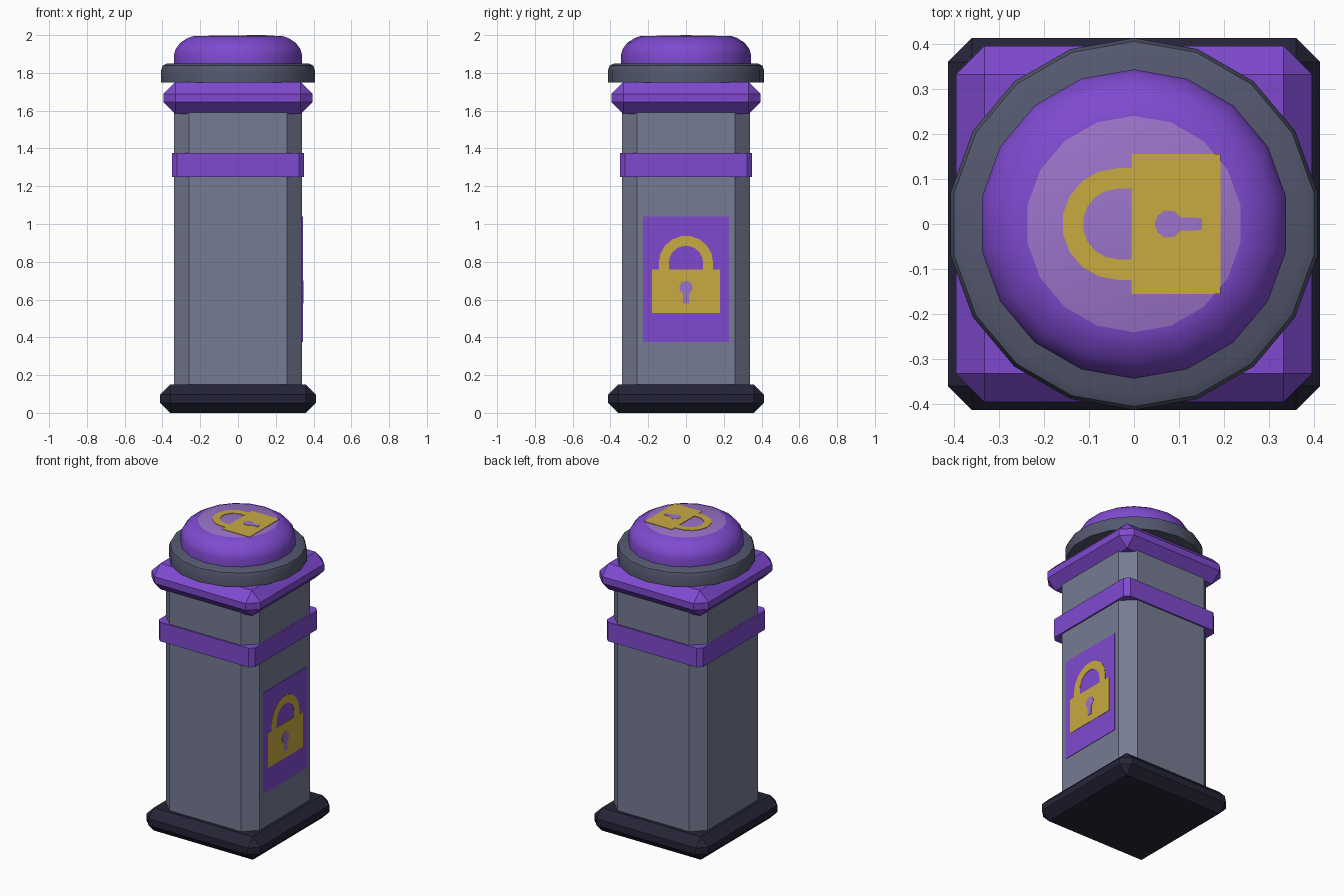
import bpy, bmesh, math
from mathutils import Matrix, Vector

if "Cube" in bpy.data.objects:
    bpy.data.objects.remove(bpy.data.objects["Cube"])


def material(name, r, g, b):
    lin = [((c / 255 + 0.055) / 1.055) ** 2.4 for c in (r, g, b)]
    m = bpy.data.materials.new(name)
    m.diffuse_color = (*lin, 1)
    m.use_nodes = True
    m.node_tree.nodes["Principled BSDF"].inputs["Base Color"].default_value = m.diffuse_color
    return m


PURPLE = material("purple", 127, 74, 208)
LILAC = material("light purple", 155, 116, 202)
STONE = material("stone grey", 118, 123, 146)
SLATE = material("slate grey", 84, 88, 110)
DARK = material("dark navy", 36, 36, 56)
GOLD = material("gold", 200, 170, 65)


def finish(name, bm, *mats):
    bmesh.ops.recalc_face_normals(bm, faces=bm.faces)
    me = bpy.data.meshes.new(name)
    bm.to_mesh(me)
    bm.free()
    for m in mats:
        me.materials.append(m)
    ob = bpy.data.objects.new(name, me)
    bpy.context.collection.objects.link(ob)
    return ob


def block(name, half, z0, z1, bevel, mat, upright_only=False):
    """Square block with chamfered edges."""
    bm = bmesh.new()
    bmesh.ops.create_cube(bm, size=1)
    bmesh.ops.scale(bm, vec=(2 * half, 2 * half, z1 - z0), verts=bm.verts)
    bmesh.ops.translate(bm, vec=(0, 0, (z0 + z1) / 2), verts=bm.verts)
    edges = [e for e in bm.edges if not upright_only
             or abs(e.verts[0].co.z - e.verts[1].co.z) > 0.01]
    bmesh.ops.bevel(bm, geom=edges, offset=bevel, segments=1,
                    profile=0.5, affect='EDGES')
    return finish(name, bm, mat)


def lathe(name, profile, mats, sides=18):
    """Closed turned shape; the flat top takes the last material."""
    bm = bmesh.new()
    rings = []
    for r, z in profile:
        rings.append([bm.verts.new((r * math.sin(2 * math.pi * i / sides),
                                    r * math.cos(2 * math.pi * i / sides), z))
                      for i in range(sides)])
    for a, b in zip(rings, rings[1:]):
        for i in range(sides):
            j = (i + 1) % sides
            bm.faces.new((a[i], a[j], b[j], b[i])).smooth = True
    bm.faces.new(rings[0])
    bm.faces.new(rings[-1]).material_index = len(mats) - 1
    ob = finish(name, bm, *mats)
    ob.data.set_sharp_from_angle(angle=math.radians(40))
    return ob


def plate(name, outline, w0, w1, frame, mat):
    """Thin flat plate from a 2D outline, placed by a frame matrix."""
    bm = bmesh.new()
    low = [bm.verts.new(frame @ Vector((u, v, w0))) for u, v in outline]
    top = [bm.verts.new(frame @ Vector((u, v, w1))) for u, v in outline]
    bm.faces.new(low[::-1])
    bm.faces.new(top)
    for i in range(len(low)):
        j = (i + 1) % len(low)
        bm.faces.new((low[i], low[j], top[j], top[i]))
    return finish(name, bm, mat)


def rect(u, v0, v1):
    return [(-u, v0), (u, v0), (u, v1), (-u, v1)]


def arc(r, cv, a0, a1, n):
    return [(r * math.cos(math.radians(a0 + (a1 - a0) * i / n)),
             cv + r * math.sin(math.radians(a0 + (a1 - a0) * i / n)))
            for i in range(n + 1)]


def padlock(prefix, frame, s, w):
    """Padlock emblem; s scales the outline, w is the base height."""
    def sc(pts):
        return [(u * s, v * s) for u, v in pts]
    plate(prefix + "_lock_body", sc(rect(0.18, 0, 0.23)), w, w + 0.003, frame, GOLD)
    shackle = ([(0.144, 0.23)] + arc(0.144, 0.264, 0, 180, 9) + [(-0.144, 0.23), (-0.091, 0.23)]
               + arc(0.091, 0.264, 180, 0, 9) + [(0.091, 0.23)])
    plate(prefix + "_lock_shackle", sc(shackle), w, w + 0.003, frame, GOLD)
    keyhole = [(0.016, 0.048)] + arc(0.036, 0.134, -63, 243, 8) + [(-0.016, 0.048)]
    plate(prefix + "_keyhole", sc(keyhole), w + 0.002, w + 0.005, frame, LILAC)


# Square post: foot, shaft, band and cap
block("base", 0.413, 0.0, 0.15, 0.053, DARK)
block("shaft", 0.34, 0.14, 1.60, 0.08, STONE, True)
block("band", 0.35, 1.25, 1.375, 0.028, PURPLE, True)
block("cap", 0.395, 1.582, 1.752, 0.063, PURPLE)

# Round collar and button dome with a lighter top disc
lathe("collar", [(0.413, 1.75), (0.413, 1.815), (0.405, 1.838), (0.38, 1.85)], [SLATE])
lathe("dome", [(0.343, 1.845), (0.343, 1.90), (0.335, 1.927), (0.31, 1.96),
               (0.27, 1.985), (0.24, 1.995)], [PURPLE, LILAC])

# Panel with padlock on the right side
side = Matrix(((0, 0, 1, 0.34), (1, 0, 0, 0), (0, 1, 0, 0.53), (0, 0, 0, 1)))
plate("side_panel", rect(0.228, -0.155, 0.51), -0.002, 0.003, side, PURPLE)
padlock("side", side, 1.0, 0.002)

# Padlock on top of the dome, shackle towards -x
top = Matrix(((0, -1, 0, 0.192), (1, 0, 0, 0), (0, 0, 1, 1.995), (0, 0, 0, 1)))
padlock("top", top, 0.861, 0.0)
